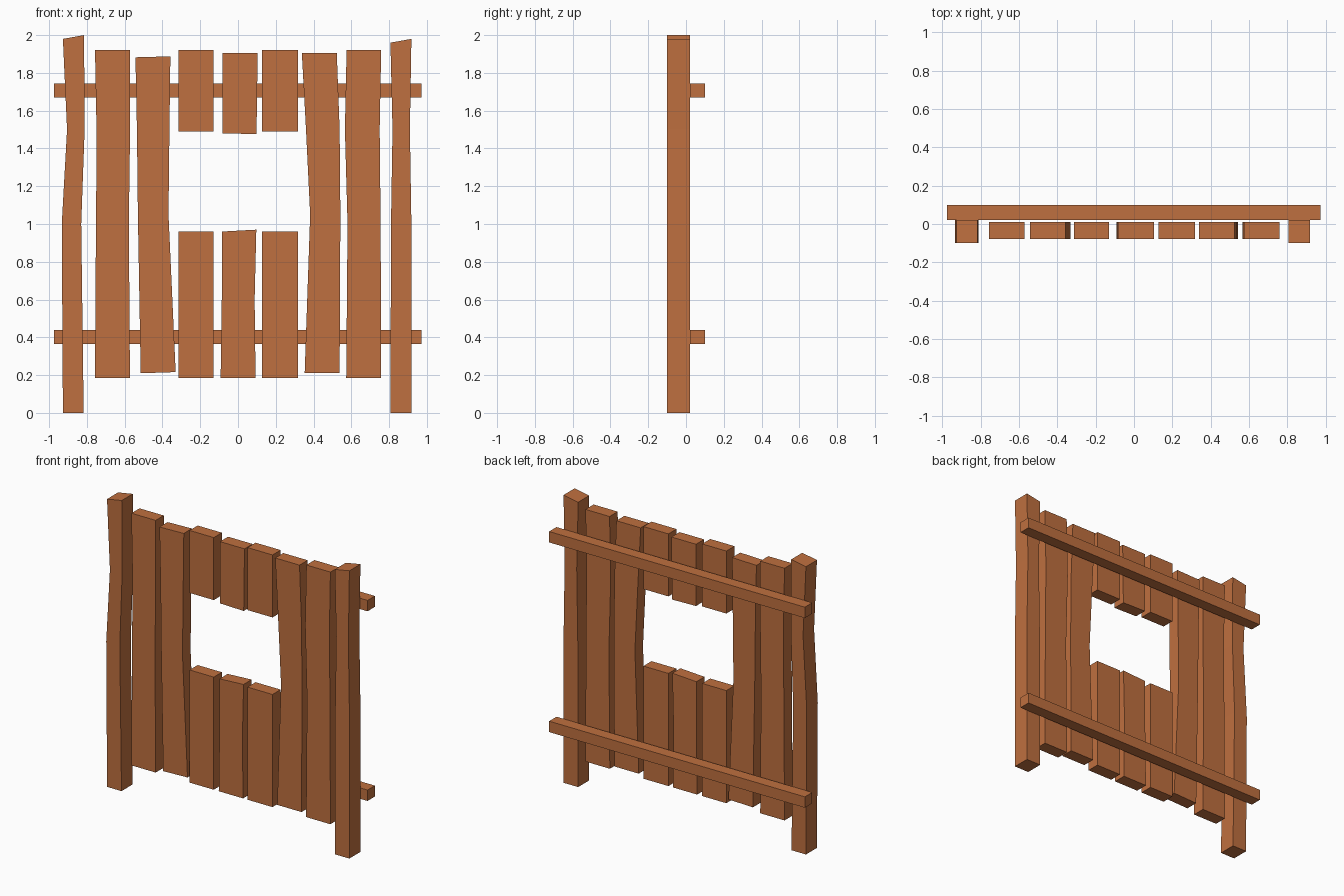
import bpy, bmesh

if "Cube" in bpy.data.objects:
    bpy.data.objects.remove(bpy.data.objects["Cube"])

wood = bpy.data.materials.new("wood")
wood.diffuse_color = (0.52, 0.16, 0.05, 1)
wood.use_nodes = True
wood.node_tree.nodes["Principled BSDF"].inputs["Base Color"].default_value = wood.diffuse_color


def board(name, rows, y0, y1, top_tilt=0.0, bottom_tilt=0.0):
    """Hand-cut board: rows of (left x, right x, z) from bottom to top.
    A tilt raises the right end of the top or bottom cut and lowers the left."""
    bm = bmesh.new()
    rings = []
    for i, (xl, xr, z) in enumerate(rows):
        t = bottom_tilt if i == 0 else top_tilt if i == len(rows) - 1 else 0
        zl, zr = z - t / 2, z + t / 2
        rings.append([bm.verts.new(p) for p in
                      ((xl, y0, zl), (xr, y0, zr), (xr, y1, zr), (xl, y1, zl))])
    for a, b in zip(rings, rings[1:]):
        for k in range(4):
            n = (k + 1) % 4
            bm.faces.new((a[k], a[n], b[n], b[k]))
    bm.faces.new(rings[0][::-1])
    bm.faces.new(rings[-1])
    bmesh.ops.recalc_face_normals(bm, faces=bm.faces)
    mesh = bpy.data.meshes.new(name)
    bm.to_mesh(mesh)
    bm.free()
    mesh.materials.append(wood)
    obj = bpy.data.objects.new(name, mesh)
    bpy.context.collection.objects.link(obj)
    return obj


# Posts with slanted tops
POST_Y = (-0.10, 0.02)
board("left_post", [(-0.927, -0.817, 0), (-0.933, -0.83, 1.0),
                    (-0.905, -0.812, 1.5), (-0.927, -0.815, 1.99)],
      *POST_Y, top_tilt=0.02)
board("right_post", [(0.807, 0.918, 0), (0.81, 0.918, 1.0),
                     (0.818, 0.91, 1.5), (0.807, 0.918, 1.97)],
      *POST_Y, top_tilt=0.02)

# Rails across the back
for name, z in (("lower_rail", 0.365), ("upper_rail", 1.67)):
    board(name, [(-0.975, 0.972, z), (-0.975, 0.972, z + 0.075)], 0.02, 0.10)

# Full-height planks
PLANK_Y = (-0.078, 0.01)
board("outer_left_plank", [(-0.757, -0.572, 0.185), (-0.752, -0.578, 1.0),
                           (-0.748, -0.572, 1.45), (-0.757, -0.572, 1.92)],
      *PLANK_Y)
board("inner_left_plank", [(-0.515, -0.33, 0.213), (-0.53, -0.368, 1.05),
                           (-0.535, -0.363, 1.5), (-0.543, -0.358, 1.885)],
      *PLANK_Y, top_tilt=0.005, bottom_tilt=0.006)
board("inner_right_plank", [(0.353, 0.538, 0.21), (0.382, 0.542, 1.05),
                            (0.36, 0.538, 1.5), (0.338, 0.523, 1.905)],
      *PLANK_Y)
board("outer_right_plank", [(0.573, 0.758, 0.185), (0.58, 0.755, 1.0),
                            (0.566, 0.75, 1.5), (0.575, 0.758, 1.92)],
      *PLANK_Y)

# Short planks above and below the window
for side, xl, xr in (("left", -0.314, -0.13), ("right", 0.127, 0.317)):
    board(f"upper_{side}_plank", [(xl, xr, 1.49), (xl, xr, 1.92)], *PLANK_Y)
    board(f"lower_{side}_plank", [(xl, xr, 0.185), (xl, xr, 0.96)], *PLANK_Y)
board("upper_middle_plank", [(-0.083, 0.098, 1.478), (-0.083, 0.104, 1.905)],
      *PLANK_Y, bottom_tilt=-0.004)
board("lower_middle_plank", [(-0.092, 0.093, 0.185), (-0.086, 0.088, 0.6),
                             (-0.086, 0.097, 0.965)],
      *PLANK_Y, top_tilt=0.01)
